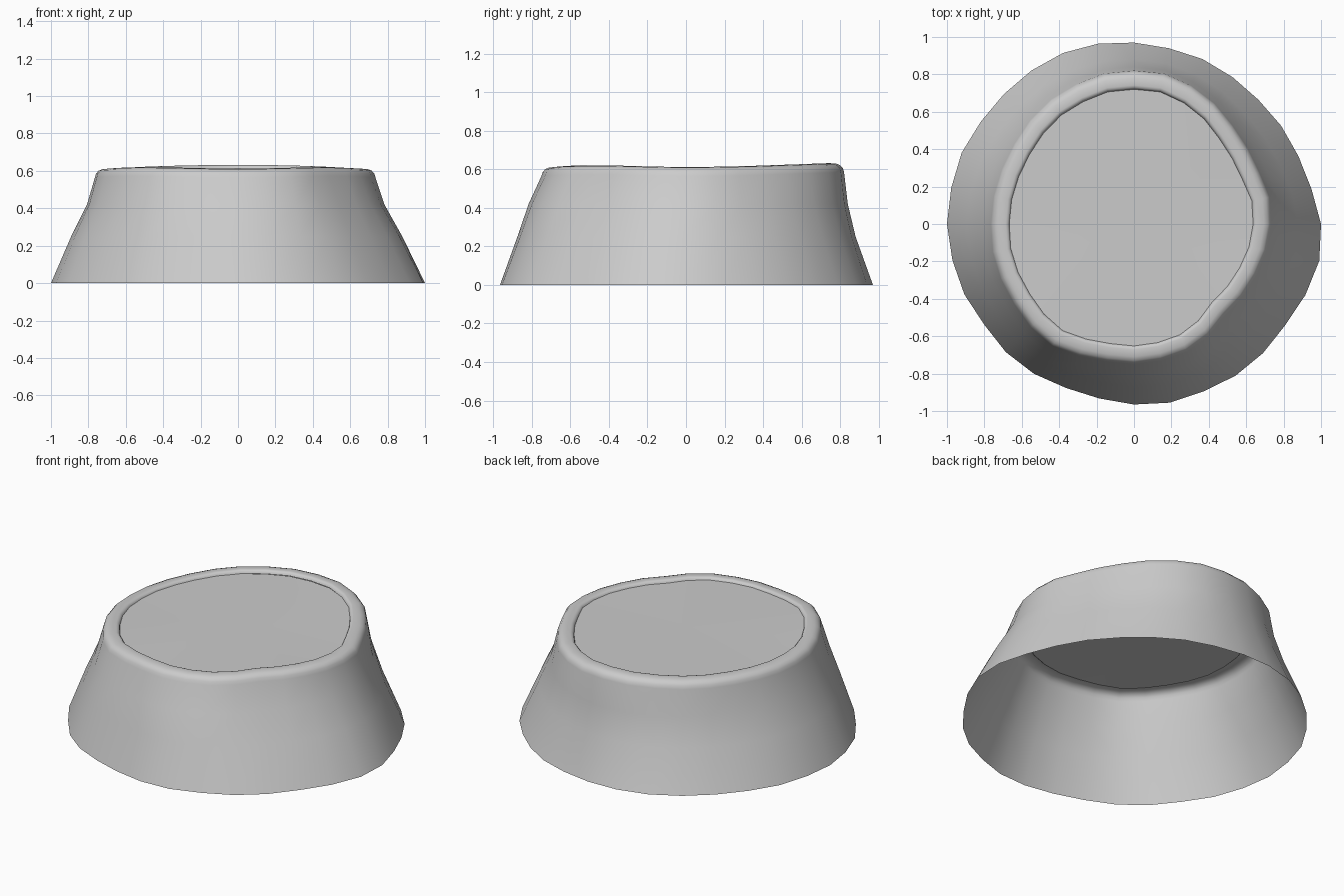
import bpy, bmesh, math

if "Cube" in bpy.data.objects:
    bpy.data.objects.remove(bpy.data.objects["Cube"])

# Radii of the irregular outlines, counter-clockwise from +x (32 sides)
BASE = [1.0, .967, .951, .946, .940, .946, .955, .958, .97, .983, .99, .987, .983, .985, .997, .996,
        1.0, .99, .982, .965, .969, .963, .949, .951, .965, .974, .969, .976, .976, .973, .992, 1.01]
RIM = [.735, .74, .725, .73, .745, .775, .80, .82, .82, .82, .808, .80, .785, .77, .765, .765,
       .765, .77, .77, .77, .78, .785, .765, .75, .75, .745, .74, .72, .69, .70, .71, .725]
N = len(BASE)


def rim_lift(a):
    # Slight waviness of the top edge
    s = math.sin(a)
    return .02 * s * s if s > 0 else .008 * math.sin(2 * a) ** 2


def ring(bm, radius, height):
    verts = []
    for i in range(N):
        a = 2 * math.pi * i / N
        r = radius(i, math.sin(a))
        verts.append(bm.verts.new((r * math.cos(a), r * math.sin(a), height(a))))
    return verts


def bridge(bm, rings):
    for lo, hi in zip(rings, rings[1:]):
        for i in range(N):
            j = (i + 1) % N
            bm.faces.new((lo[i], lo[j], hi[j], hi[i]))


def finish(bm, name):
    mesh = bpy.data.meshes.new(name)
    bm.to_mesh(mesh)
    bm.free()
    ob = bpy.data.objects.new(name, mesh)
    bpy.context.collection.objects.link(ob)
    bpy.ops.object.select_all(action='DESELECT')
    ob.select_set(True)
    bpy.context.view_layer.objects.active = ob
    bpy.ops.object.shade_smooth_by_angle(angle=math.radians(45))


def wall(z, side, back, front):
    # Wall ring: fraction of the way from base outline to rim outline
    def radius(i, s):
        f = side + ((back if s > 0 else front) - side) * s * s
        return BASE[i] + (RIM[i] - BASE[i]) * f
    return radius, (lambda a: z)


def lip(inset, z, lift=1):
    return (lambda i, s: RIM[i] - inset), (lambda a: z + lift * rim_lift(a))


# Flared open-bottomed wall with rounded rim and inner step
bm = bmesh.new()
profile = [wall(0, 0, 0, 0), wall(.25, .46, .60, .42), wall(.42, .82, .87, .69),
           lip(0, .565), lip(.006, .585), lip(.02, .601), lip(.04, .609),
           lip(.078, .612), lip(.089, .609), lip(.096, .602), lip(.1, .592)]
bridge(bm, [ring(bm, *p) for p in profile])
finish(bm, "flared_wall")

# Flat plate set slightly below the rim
bm = bmesh.new()
edge = ring(bm, *lip(.098, .597, .6))
centre = bm.verts.new((0, 0, .602))
for i in range(N):
    bm.faces.new((edge[i], edge[(i + 1) % N], centre))
finish(bm, "top_plate")
